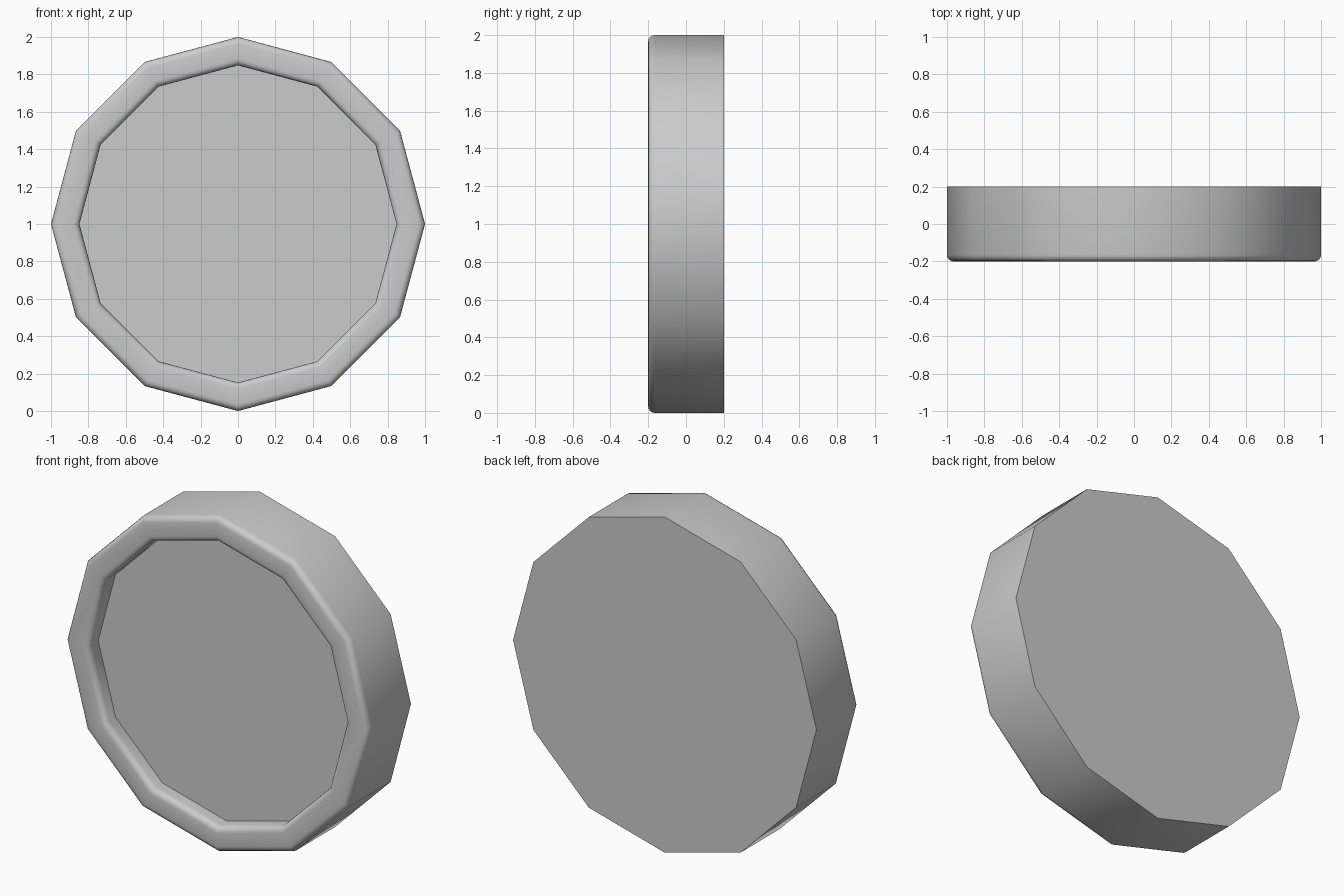
import bpy, bmesh
from math import sin, cos, pi, radians

if "Cube" in bpy.data.objects:
    bpy.data.objects.remove(bpy.data.objects["Cube"])

SIDES = 12
R_OUT, R_IN, BEV = 1.0, 0.848, 0.035
FRONT, BACK, FLOOR = -0.2, 0.2, -0.105


def arc(r, y, start, end, steps=4):
    """Quarter-round points (radius, y) for a softened rim edge."""
    return [(r + BEV * cos(start + (end - start) * i / steps),
             y + BEV * sin(start + (end - start) * i / steps))
            for i in range(steps + 1)]


# profile from the recessed floor, over the rounded rim, to the back edge
profile = [(R_IN, FLOOR)]
profile += arc(R_IN + BEV, FRONT + BEV, pi, 1.5 * pi)
profile += arc(R_OUT - BEV, FRONT + BEV, 1.5 * pi, 2 * pi)
profile += [(R_OUT, BACK)]

# twelve-sided disc swept around the y axis
bm = bmesh.new()
rings = [[bm.verts.new((r * cos(2 * pi * k / SIDES), y, 1 + r * sin(2 * pi * k / SIDES)))
          for k in range(SIDES)] for r, y in profile]
for a, b in zip(rings, rings[1:]):
    for k in range(SIDES):
        n = (k + 1) % SIDES
        bm.faces.new((a[k], a[n], b[n], b[k]))

# recessed floor and flat back
bm.faces.new(rings[0])
bm.faces.new(rings[-1])
bmesh.ops.recalc_face_normals(bm, faces=bm.faces)

mesh = bpy.data.meshes.new("rimmed_disc")
bm.to_mesh(mesh)
bm.free()
disc = bpy.data.objects.new("rimmed_disc", mesh)
bpy.context.collection.objects.link(disc)
bpy.context.view_layer.objects.active = disc
disc.select_set(True)
bpy.ops.object.shade_smooth_by_angle(angle=radians(40))
